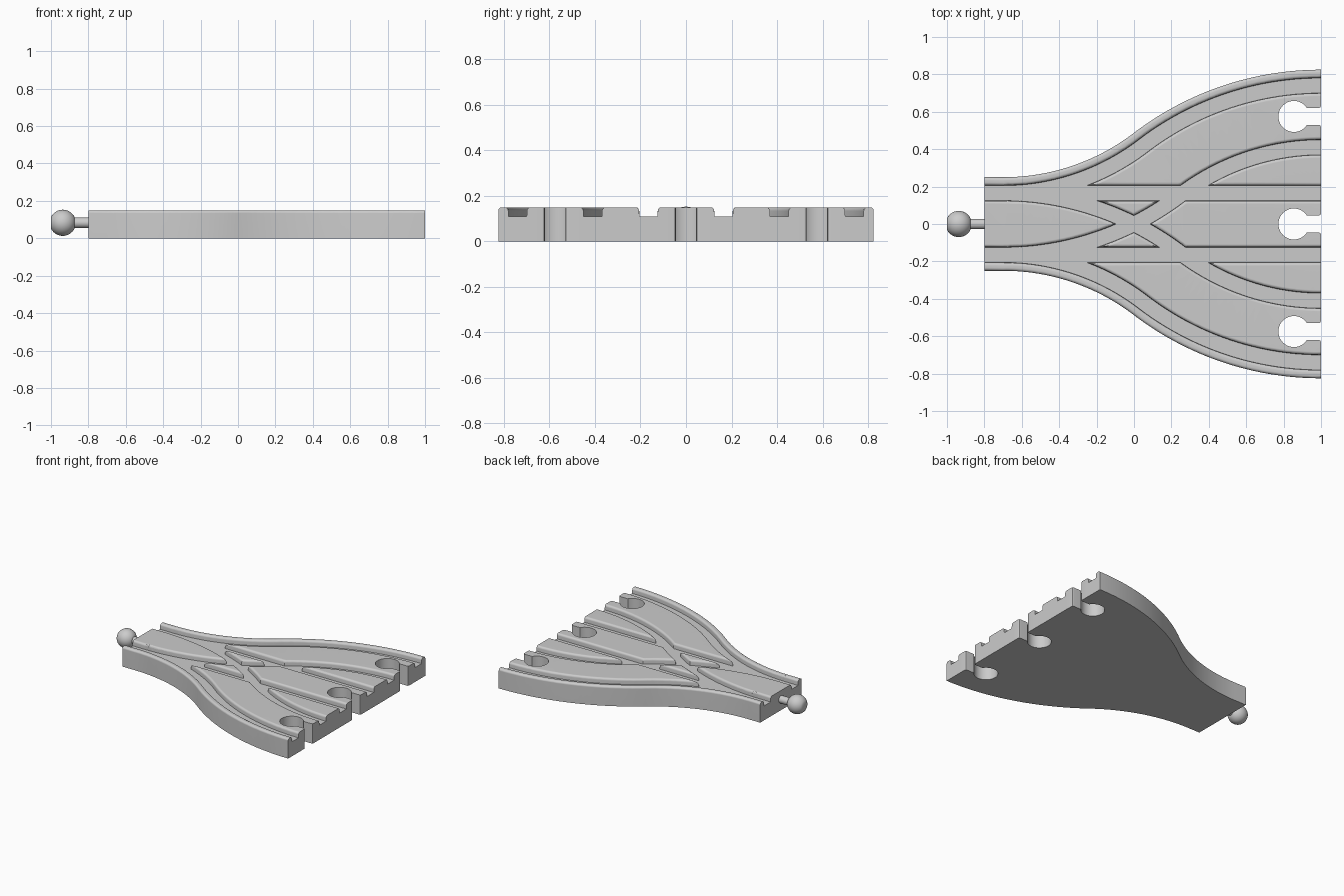
import bpy, bmesh
from math import sin, cos, pi, asin, acos, sqrt, hypot
from mathutils import Vector
from mathutils.geometry import delaunay_2d_cdt

cube = bpy.data.objects.get("Cube")
if cube:
    bpy.data.objects.remove(cube)

X0, BEND, X1 = -0.8, -0.7, 1.0      # narrow end, start of bend, wide end
SIDE, TOP, FLOOR = 0.575, 0.15, 0.11
HALF, IN, OUT = 0.25, 0.125, 0.205  # half width and groove walls
FILLET, WALL, PEG_Z = 0.016, 0.001, 0.083
SLACK = 0.0001
SPAN = X1 - BEND
R = (SPAN ** 2 + SIDE ** 2) / (4 * SIDE)
TURN = asin(SPAN / 2 / R)

grey = bpy.data.materials.new("plain grey")
grey.use_nodes = True
grey.diffuse_color = (0.6, 0.6, 0.6, 1)
grey.node_tree.nodes["Principled BSDF"].inputs["Base Color"].default_value = (0.6, 0.6, 0.6, 1)


def branch(off, n=48):
    """S-shaped side track, shifted sideways by off."""
    pts = [(X0, off)]
    for i in range(n + 1):
        a = TURN * i / n
        pts.append((BEND + (R - off) * sin(a), R - (R - off) * cos(a)))
    for i in range(1, n + 1):
        a = TURN * (1 - i / n)
        pts.append((X1 - (R + off) * sin(a), SIDE - R + (R + off) * cos(a)))
    return pts


def mirrored(pts):
    return [(x, -y) for x, y in pts]


def branch_offset(x, y):
    """Sideways distance of a point from the middle of the side track."""
    if x < BEND:
        return y
    # The line through both arc centres parts the two bends
    if (x - BEND) * cos(TURN) + (y - R) * sin(TURN) < 0:
        return R - hypot(x - BEND, y - R)
    return hypot(x - X1, y - SIDE + R) - R


def round_edge(d):
    """Height of a rounded lip at distance d inside its edge."""
    d = min(max(d, 0), FILLET)
    return TOP - FILLET + sqrt(FILLET ** 2 - (FILLET - d) ** 2)


def groove(off):
    d = max(IN - abs(off), abs(off) - OUT)
    return FLOOR if d < SLACK else round_edge(d - WALL)


def height(x, y):
    left, right = branch_offset(x, y), branch_offset(x, -y)
    return min(groove(y), groove(left), groove(right),
               round_edge(HALF - left), round_edge(HALF - right))


def inside(poly, x, y):
    hit = False
    for (ax, ay), (bx, by) in zip(poly, poly[1:] + poly[:1]):
        if (ay > y) != (by > y) and x < ax + (y - ay) * (bx - ax) / (by - ay):
            hit = not hit
    return hit


# Keyhole sockets at the wide end
HOLE_X, HOLE_R, NECK = 0.855, 0.083, 0.045
mouth = asin(NECK / HOLE_R)
arc = [mouth + 2 * (pi - mouth) * i / 32 for i in range(33)]
flare = [(X1 - 0.012, NECK), (X1 - 0.004, NECK + 0.003), (X1, NECK + 0.011)]
key = [(HOLE_X + HOLE_R * cos(a), HOLE_R * sin(a)) for a in arc]
key += mirrored(flare) + flare[::-1]
sockets = [[(x, y + v) for x, v in key] for y in (-SIDE, 0, SIDE)]

# Plan lines: outline, rounded rims, groove walls and their lips
rim = branch(HALF)
outline = rim + mirrored(rim)[::-1]
steps = [FILLET * (1 - cos(pi / 2 * i / 4)) for i in range(5)]
lines = [loop + loop[:1] for loop in [outline] + sockets]
for d in steps[1:]:
    lines += [branch(HALF - d), mirrored(branch(HALF - d))]
for d in [0] + [WALL + s for s in steps]:
    for off in (IN - d, OUT + d, d - IN, -OUT - d):
        lines += [[(X0, off), (X1, off)], branch(off), mirrored(branch(off))]

points, edges = [], []
for line in lines:
    first = len(points)
    points += [Vector(p) for p in line]
    edges += [(first + i, first + i + 1) for i in range(len(line) - 1)]
flat, _, tris = delaunay_2d_cdt(points, edges, [], 0, 1e-5)[:3]


def add_object(name, bm):
    bmesh.ops.recalc_face_normals(bm, faces=bm.faces)
    mesh = bpy.data.meshes.new(name)
    bm.to_mesh(mesh)
    bm.free()
    mesh.materials.append(grey)
    ob = bpy.data.objects.new(name, mesh)
    bpy.context.collection.objects.link(ob)
    bpy.ops.object.select_all(action='DESELECT')
    ob.select_set(True)
    bpy.context.view_layer.objects.active = ob
    bpy.ops.object.shade_smooth_by_angle(angle=0.6)
    return ob


# Track slab: relief on top, extruded from a flat underside
bm = bmesh.new()
verts = [bm.verts.new((p.x, p.y, 0)) for p in flat]
for tri in tris:
    cx, cy = (sum(flat[i][k] for i in tri) / 3 for k in (0, 1))
    if inside(outline, cx, cy) and not any(inside(s, cx, cy) for s in sockets):
        bm.faces.new([verts[i] for i in tri])
bmesh.ops.delete(bm, geom=[v for v in bm.verts if not v.link_faces], context='VERTS')
raised = bmesh.ops.extrude_face_region(bm, geom=bm.faces[:], use_keep_orig=True)["geom"]
for v in raised:
    if isinstance(v, bmesh.types.BMVert):
        v.co.z = height(v.co.x, v.co.y)
track = add_object("track_slab", bm)
weighted = track.modifiers.new("even shading", 'WEIGHTED_NORMAL')
weighted.keep_sharp = True


def lathe(name, profile, n=32):
    """Turned part along x, from (x, radius) pairs."""
    bm = bmesh.new()
    rings = [[bm.verts.new((x, r * cos(2 * pi * i / n), PEG_Z + r * sin(2 * pi * i / n)))
              for i in range(n)] for x, r in profile]
    for a, b in zip(rings, rings[1:]):
        for i in range(n):
            bm.faces.new((a[i - 1], a[i], b[i], b[i - 1]))
    bm.faces.new(rings[0])
    bm.faces.new(rings[-1])
    add_object(name, bm)


# Ball peg at the narrow end
BALL_X, BALL_R, FLAT = -0.937, 0.07, 0.063
reach = asin(FLAT / BALL_R)
angles = [-reach + 2 * reach * i / 14 for i in range(15)]
lathe("peg_ball", [(BALL_X + BALL_R * sin(a), BALL_R * cos(a)) for a in angles])
lathe("peg_neck", [(BALL_X + 0.04, 0.028), (X0 + 0.02, 0.028)])
